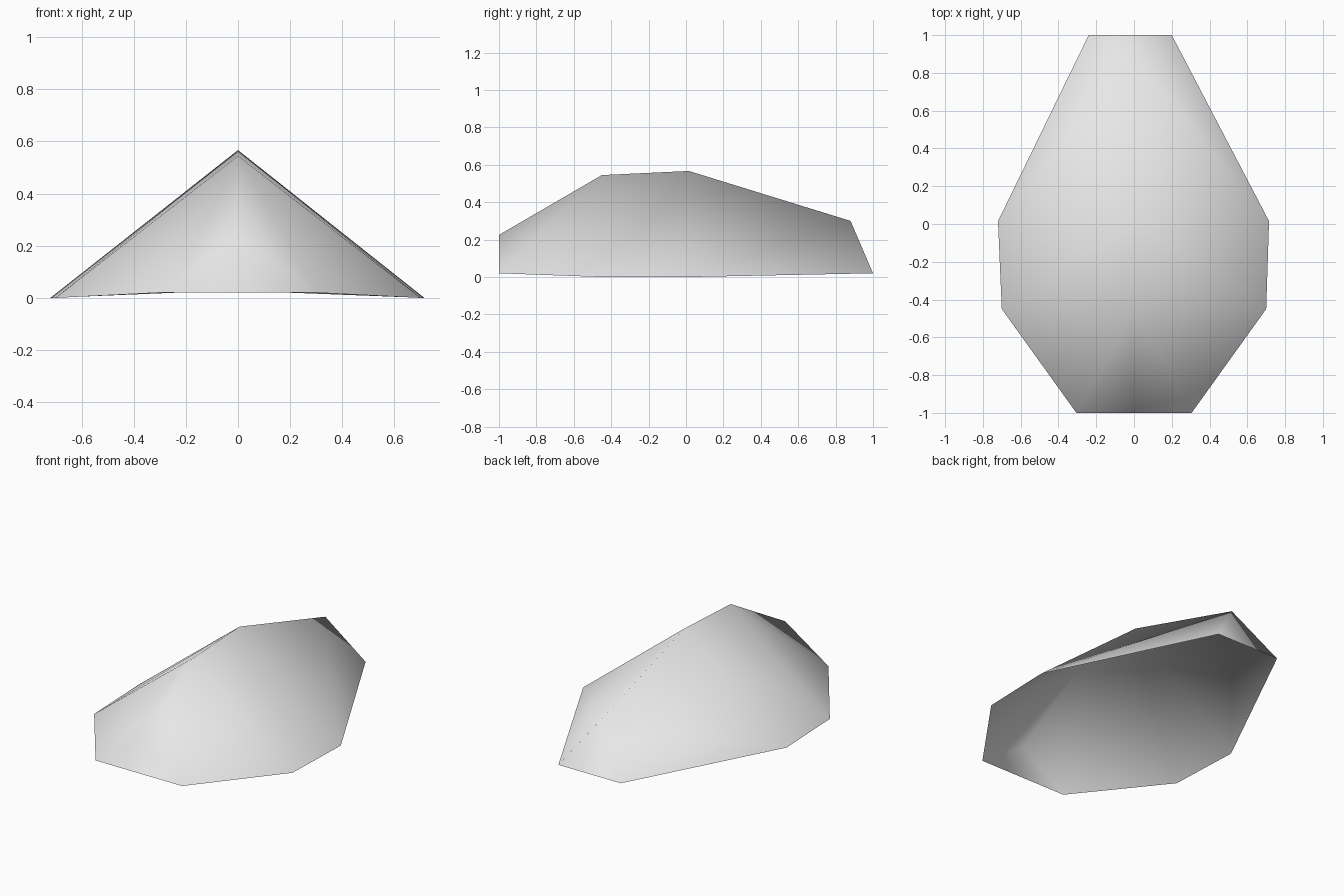
import bpy
import bmesh

# Remove the default object
cube = bpy.data.objects.get("Cube")
if cube:
    bpy.data.objects.remove(cube, do_unlink=True)


def make_material(name, colour):
    mat = bpy.data.materials.new(name)
    mat.use_nodes = True
    mat.diffuse_color = colour
    mat.node_tree.nodes["Principled BSDF"].inputs["Base Color"].default_value = colour
    return mat


# Cross-sections from front to back:
# (rim y, rim z, right rim x, left rim x, ridge y, ridge z)
sections = [
    (-1.0, 0.02, -0.305, 0.305, -1.0, 0.225),
    (-0.45, 0.0, -0.70, 0.70, -0.45, 0.545),
    (0.015, 0.0, -0.72, 0.715, 0.015, 0.567),
    (1.0, 0.02, -0.24, 0.20, 0.88, 0.30),
]

# Faceted shell stretched over the rim and ridge points
bm = bmesh.new()
for rim_y, rim_z, right_x, left_x, ridge_y, ridge_z in sections:
    bm.verts.new((right_x, rim_y, rim_z))
    bm.verts.new((left_x, rim_y, rim_z))
    bm.verts.new((0, ridge_y, ridge_z))
bmesh.ops.convex_hull(bm, input=bm.verts[:])
bmesh.ops.recalc_face_normals(bm, faces=bm.faces[:])

# Open the underside so the shell is hollow
underside = [f for f in bm.faces if f.normal.z < -0.7]
bmesh.ops.delete(bm, geom=underside, context="FACES")

# Soft shading across the whole shell
for face in bm.faces:
    face.smooth = True

mesh = bpy.data.meshes.new("ridged_shell")
bm.to_mesh(mesh)
bm.free()
mesh.materials.append(make_material("light grey", (0.8, 0.8, 0.8, 1.0)))
shell = bpy.data.objects.new("ridged_shell", mesh)
bpy.context.collection.objects.link(shell)
